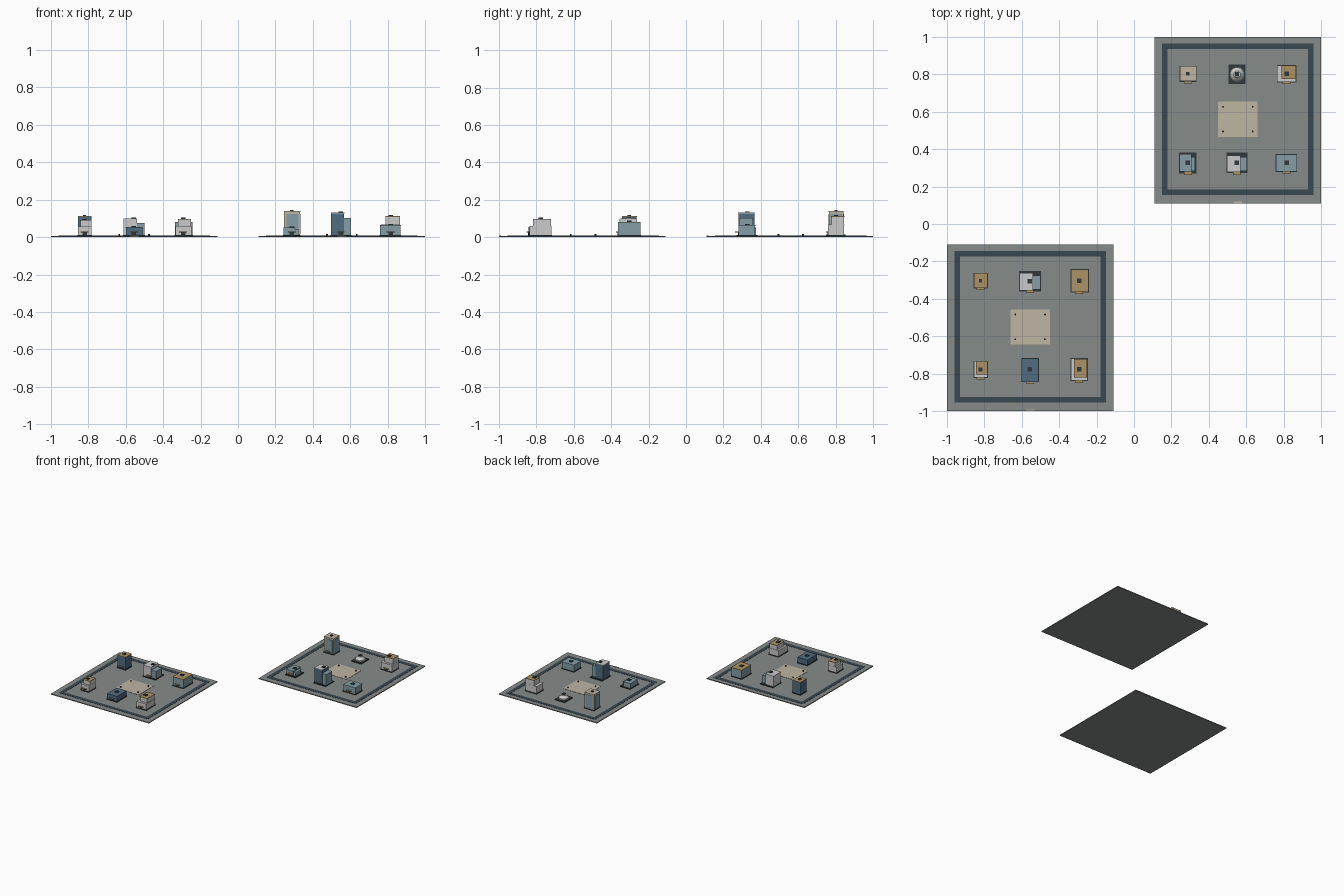
import bpy
from math import pi

if "Cube" in bpy.data.objects:
    bpy.data.objects.remove(bpy.data.objects["Cube"])

COL = {
    "slate": (0.24, 0.26, 0.25, 1), "road": (0.04, 0.065, 0.08, 1),
    "sand": (0.52, 0.46, 0.36, 1), "tan": (0.42, 0.29, 0.13, 1),
    "pale": (0.52, 0.54, 0.53, 1), "blue": (0.23, 0.34, 0.38, 1),
    "navy": (0.08, 0.15, 0.22, 1), "dark": (0.03, 0.04, 0.045, 1),
}
MATS = {}
for key, value in COL.items():
    MATS[key] = bpy.data.materials.new(key)
    MATS[key].diffuse_color = value
G = 0.007  # plate surface height


def box(name, x0, x1, y0, y1, z0, z1, col):
    bpy.ops.mesh.primitive_cube_add(size=1, location=((x0 + x1) / 2, (y0 + y1) / 2, (z0 + z1) / 2))
    ob = bpy.context.object
    ob.name = name
    ob.scale = (x1 - x0, y1 - y0, z1 - z0)
    ob.data.materials.append(MATS[col])
    return ob


def cone(name, x, y, r0, r1, z0, z1, col, n=16):
    bpy.ops.mesh.primitive_cone_add(vertices=n, radius1=r0, radius2=r1, depth=z1 - z0,
                                    location=(x, y, (z0 + z1) / 2), rotation=(0, 0, pi / n))
    ob = bpy.context.object
    ob.name = name
    ob.data.materials.append(MATS[col])
    return ob


# City plates with ring road, plaza, bollards and entry slab
def plate(tag, cx, cy):
    box(tag + "_ground_plate", cx - .445, cx + .445, cy - .445, cy + .445, 0, G, "slate")
    px, py, a, b = cx, cy + .005, .405, .375
    for s in (-1, 1):
        xs = sorted((px + s * a, px + s * b))
        ys = sorted((py + s * a, py + s * b))
        box(tag + "_road_side", *xs, py - a, py + a, G, G + .0015, "road")
        box(tag + "_road_cross", px - b, px + b, *ys, G, G + .0015, "road")
    box(tag + "_plaza", px - .105, px + .105, py - .094, py + .094, G, G + .002, "sand")
    for sx in (-1, 1):
        for sy in (-1, 1):
            cone(tag + "_bollard", px + sx * .079, py + sy * .066, .005, .005, G, .018, "dark", 8)
    box(tag + "_entry_slab", cx - .023, cx + .023, cy - .445, cy - .435, G, G + .002, "sand")


# Building: plinth, stacked or side-by-side blocks, roof slabs, roof unit and entrance
def building(name, plinth, blocks, roof_unit):
    x0, x1, y0, y1 = plinth
    box(name + "_plinth", x0, x1, y0, y1, G, G + .006, "dark")
    for bx0, bx1, by0, by1, h, wall, roof in blocks:
        box(name + "_block", bx0, bx1, by0, by1, G + .005, h - .004, wall)
        box(name + "_roof", bx0 - .001, bx1 + .001, by0 - .001, by1 + .001, h - .004, h, roof)
    ux, uy, r = roof_unit
    top = max(b[4] for b in blocks)
    box(name + "_roof_unit", ux - r, ux + r, uy - r, uy + r, top, top + .006, "dark")
    front = min(b[2] for b in blocks)
    box(name + "_door", ux - .012, ux + .012, front - .003, front, G + .005, .026, "dark")
    box(name + "_canopy", ux - .021, ux + .021, y0 - .009, front, .026, .030, "tan")


plate("near", -.555, -.555)
plate("far", .555, .555)

# Near plate buildings
building("corner_tower", (-.857, -.780, -.345, -.261),
         [(-.854, -.783, -.342, -.264, .113, "navy", "tan")], (-.82, -.304, .009))
building("split_office", (-.614, -.498, -.361, -.252),
         [(-.612, -.541, -.355, -.262, .100, "pale", "pale"),
          (-.541, -.500, -.350, -.275, .075, "blue", "blue")], (-.556, -.306, .012))
building("wide_block", (-.339, -.240, -.366, -.240),
         [(-.336, -.243, -.363, -.243, .082, "blue", "tan")], (-.293, -.304, .012))
building("stepped_house", (-.857, -.780, -.823, -.731),
         [(-.854, -.783, -.818, -.734, .058, "pale", "pale"),
          (-.842, -.783, -.803, -.734, .092, "pale", "tan")], (-.82, -.777, .010))
building("low_hall", (-.602, -.508, -.845, -.716),
         [(-.599, -.511, -.842, -.719, .055, "navy", "navy")], (-.556, -.777, .012))
building("stepped_block", (-.338, -.246, -.840, -.717),
         [(-.335, -.249, -.836, -.720, .060, "pale", "pale"),
          (-.320, -.252, -.818, -.722, .098, "pale", "tan")], (-.293, -.777, .012))

# Far plate buildings
building("glass_tower", (.244, .335, .760, .845),
         [(.247, .332, .764, .842, .139, "sand", "sand")], (.288, .802, .009))
for s in (-1, 1):
    xs = sorted((.2895 + s * .0425, .2895 + s * .0445))
    ys = sorted((.803 + s * .039, .803 + s * .041))
    box("glass_tower_side_glazing", *xs, .772, .834, .016, .124, "blue")
    box("glass_tower_end_glazing", .258, .322, *ys, .016, .124, "blue")
building("stepped_lab", (.763, .868, .757, .849),
         [(.766, .866, .760, .846, .068, "pale", "pale"),
          (.788, .866, .777, .846, .113, "pale", "tan")], (.815, .802, .012))
building("low_split_house", (.240, .335, .270, .381),
         [(.244, .305, .281, .374, .052, "blue", "blue"),
          (.305, .324, .285, .358, .042, "blue", "blue")], (.288, .328, .012))
building("split_tower", (.495, .606, .272, .381),
         [(.497, .567, .280, .365, .131, "navy", "pale"),
          (.567, .603, .284, .358, .102, "blue", "blue")], (.549, .328, .012))
building("flat_block", (.757, .872, .278, .373),
         [(.760, .869, .281, .370, .065, "blue", "blue")], (.815, .328, .012))

# Round pavilion
X, Y = .551, .800
box("pavilion_base", X - .045, X + .045, Y - .052, Y + .052, G, .015, "dark")
cone("pavilion_drum", X, Y, .041, .041, .015, .024, "pale")
cone("pavilion_roof", X, Y, .037, .018, .024, .042, "pale")
cone("pavilion_cap", X, Y, .018, .018, .042, .048, "pale")
box("pavilion_roof_unit", X - .011, X + .011, Y - .011, Y + .011, .048, .054, "dark")

for m in bpy.data.materials:
    if m.users and not m.is_grease_pencil:
        m.use_nodes = True
        m.node_tree.nodes["Principled BSDF"].inputs["Base Color"].default_value = m.diffuse_color
